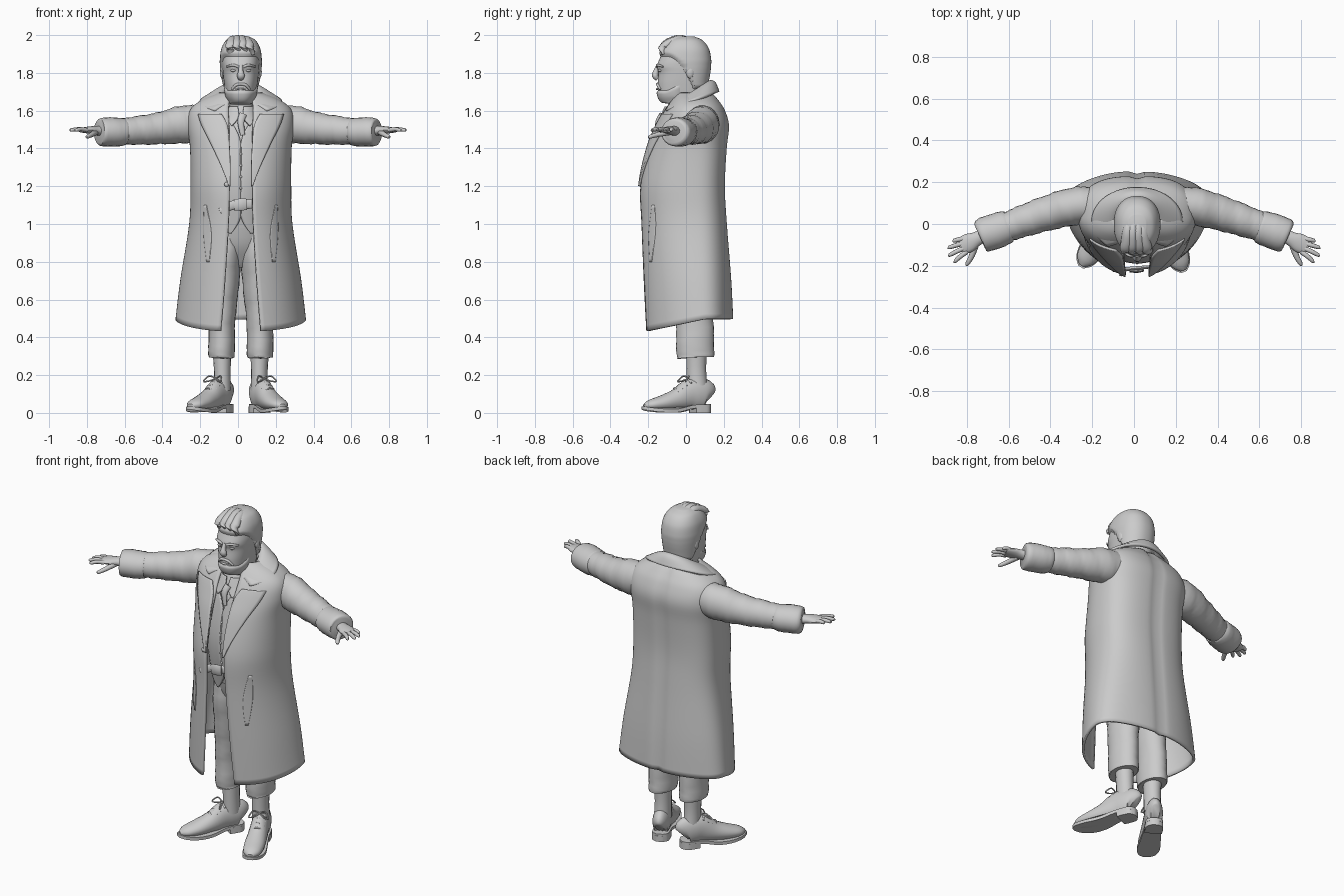
import bpy, bmesh
from math import sin, cos, pi, sqrt, copysign, asin, exp, radians
from mathutils import Vector

if "Cube" in bpy.data.objects:
    bpy.data.objects.remove(bpy.data.objects["Cube"])
CENTRE = 0.015          # the body stands slightly to its left
SIDES = (("left", 1), ("right", -1))
grey = bpy.data.materials.new("plain_grey")
grey.use_nodes = True
grey.diffuse_color = (0.6, 0.6, 0.6, 1)
grey.node_tree.nodes["Principled BSDF"].inputs["Base Color"].default_value = grey.diffuse_color

def clamp(v):
    return max(0, min(1, v))

def finish(name, verts, faces, thick=0, keep=None):
    """Make a smooth mesh object, optionally trimmed by a rule and thickened."""
    mesh = bpy.data.meshes.new(name)
    mesh.from_pydata([(v[0] + CENTRE, v[1], v[2]) for v in verts], [], faces)
    bm = bmesh.new()
    bm.from_mesh(mesh)
    if keep:
        drop = [f for f in bm.faces if not keep(*f.calc_center_median())]
        bmesh.ops.delete(bm, geom=drop, context='FACES')
    bmesh.ops.recalc_face_normals(bm, faces=bm.faces)
    bm.to_mesh(mesh)
    bm.free()
    mesh.materials.append(grey)
    obj = bpy.data.objects.new(name, mesh)
    bpy.context.collection.objects.link(obj)
    if thick:
        mod = obj.modifiers.new("thickness", 'SOLIDIFY')
        mod.thickness, mod.offset = thick, 0
    bpy.ops.object.select_all(action='DESELECT')
    obj.select_set(True)
    bpy.context.view_layer.objects.active = obj
    bpy.ops.object.shade_smooth_by_angle(angle=radians(45))

def grid(name, rings, closed=True, **options):
    """Skin a list of rings; closed rings get end caps."""
    n, faces, last = len(rings[0]), [], len(rings) - 1
    for i in range(last):
        for j in range(n if closed else n - 1):
            k = (j + 1) % n
            faces.append((i * n + j, i * n + k, (i + 1) * n + k, (i + 1) * n + j))
    if closed:
        faces += [tuple(range(n)), tuple(range(last * n, last * n + n))]
    finish(name, [p for r in rings for p in r], faces, **options)

def spline(rows, steps):
    """Smooth curve through rows of any length."""
    rows, out = [Vector(r) for r in rows], []
    for i in range(len(rows) - 1):
        a, b, c, d = (rows[min(max(i + o, 0), len(rows) - 1)] for o in (-1, 0, 1, 2))
        for t in (s / steps for s in range(steps)):
            out.append((b * 2 + (c - a) * t + (a * 2 - b * 5 + c * 4 - d) * t ** 2
                        + (b * 3 - a - c * 3 + d) * t ** 3) * 0.5)
    return out + [rows[-1]]

def sweep(name, rows, up=(0, 0, 1), n=16, steps=4, ripple=0):
    """Tube through rows of x, y, z, side radius, up radius."""
    rows, rings = spline(rows, steps), []
    pts = [Vector(r[:3]) for r in rows]
    for i, r in enumerate(rows):
        along = pts[min(i + 1, len(pts) - 1)] - pts[max(i - 1, 0)]
        side = along.cross(Vector(up)).normalized()
        top = side.cross(along).normalized()
        ring = []
        for a in (2 * pi * j / n for j in range(n)):
            f = 1 + ripple * sin(i * 1.9 + 2 * a) * sin(i * 0.7 + a)
            ring.append(pts[i] + side * (r[3] * f * cos(a)) + top * (r[4] * f * sin(a)))
        rings.append(ring)
    grid(name, rings)

def ball(name, loc, size):
    x, y, z = loc
    sweep(name, [(x, y, z - size[2] * cos(b), size[0] * sin(b), size[1] * sin(b))
                 for b in (0.1 + 2.94 * i / 8 for i in range(9))], up=(0, 1, 0), n=12, steps=1)

class Surface:
    """Upright oval body: rows of z, half width, front y, back y; shape(z) gives mid y and front, back roundness."""
    def __init__(self, rows, shape=lambda z: (0, 1, 1), steps=5):
        self.rows, self.shape = spline(rows, steps), shape

    def point(self, r, a, d=0):
        c, s = cos(a), sin(a)
        mid, front, back = self.shape(r[0])
        e = back if s > 0 else front
        depth = d + (r[3] - mid if s > 0 else mid - r[2])
        return ((r[1] + d) * copysign(abs(c) ** e, c), mid + depth * copysign(abs(s) ** e, s), r[0])

    def front_y(self, x, z):
        low, high = next(((p, q) for p, q in zip(self.rows, self.rows[1:]) if q[0] >= z), self.rows[-2:])
        r = low.lerp(high, (z - low[0]) / (high[0] - low[0]))
        mid, front, back = self.shape(z)
        c = min(abs(x) / r[1], 0.99) ** (1 / front)
        return mid - (mid - r[2]) * sqrt(1 - c * c) ** front

    def shell(self, name, grow=lambda x, y, z: 0, n=72, **options):
        rings = []
        for r in self.rows:
            ring = []
            for a in (2 * pi * j / n for j in range(n)):
                d = grow(*self.point(r, a))
                x, y, z = self.point(r, a, d)
                ring.append((x, y, z + d * max(0, (z - 1.8) / 0.18)))
            rings.append(ring)
        grid(name, rings, **options)

    def panel(self, name, rows, s, gap, thick):
        """Thin plate following the front, from rows of z, inner x, outer x."""
        rings = [[(s * x, self.front_y(x, z) - gap, z) for x in (a + (b - a) * i / 8 for i in range(9))]
                 for z, a, b in spline(rows, 6)]
        grid(name, rings, closed=False, thick=thick)

# Long coat, open at the front, square at the chest and rounder at the hem
def coat_shape(z):
    t = clamp((z - 0.45) / 0.75)
    return 0.07 - 0.035 * t, 1.1 - 0.18 * t, 0.84 - 0.1 * t
coat = Surface([(.475, .338, -.222, .242, .105), (.7, .312, -.228, .232, .085), (1, .266, -.236, .21, .065),
                (1.2, .26, -.24, .2, .06), (1.4, .262, -.198, .21, .06), (1.52, .275, -.15, .222, .062),
                (1.6, .262, -.11, .2, .065), (1.65, .205, -.075, .168, .06), (1.69, .11, -.045, .135, .05)], coat_shape)
rings = []
for r in coat.rows:
    start, ring, low = asin((r[4] / r[1]) ** (1 / coat_shape(r[0])[1])), [], max(0, 1.2 - r[0])
    for j in range(81):
        x, y, z = coat.point(r, -pi / 2 + start + (2 * pi - 2 * start) * j / 80)
        fold = 1 + 0.016 * low * sin(pi * j / 9)
        y -= 0.012 * exp(-(x / 0.025) ** 2) if y > 0 else 0
        ring.append((x * fold, y * fold, z + 0.4 * min(y, 0.1) * low * low))
    rings.append(ring)
grid("long_coat", rings, closed=False, thick=0.014)

# Coat collar, folded over and wrapped round the neck
rings = []
for t in (-2.45 + 4.9 * i / 40 for i in range(41)):
    c = (1 + cos(t)) / 2
    section = [(rx * sin(t), 0.04 + ry * cos(t) - 0.05 * (1 - c), z + rise * c) for rx, ry, z, rise in
               ((.085, .08, 1.58, .1), (.1, .085, 1.605, .145), (.14, .11, 1.61, .135), (.215, .13, 1.586, .112))]
    rings.append(spline(section, 4))
grid("coat_collar", rings, closed=False, thick=0.016)

# Shirt body, hips, lapels and waistcoat
torso = Surface([(.98, .14, -.13, .14), (1.15, .15, -.165, .15), (1.3, .16, -.17, .16), (1.48, .155, -.14, .16),
                 (1.57, .1, -.11, .12), (1.63, .075, -.085, .105)], lambda z: (0, 0.85, 1))
torso.shell("shirt_body")
Surface([(.77, .03, -.02, .08), (.81, .1, -.05, .125), (.9, .145, -.1, .145), (1.05, .15, -.14, .15)]).shell("hips")
for side, s in SIDES:
    coat.panel(side + "_lapel", [(1.2, .055, .062), (1.3, .055, .1), (1.42, .06, .155),
                                 (1.52, .07, .205), (1.58, .1, .225)], s, 0.012, 0.012)
    coat.panel(side + "_pocket_welt", [(.8, .165, .18), (.95, .155, .195), (1.1, .18, .192)], s, 0.008, 0.008)
    torso.panel(side + "_waistcoat", [(.95, .05, .06), (1.04, 0, .12), (1.2, 0, .13),
                                      (1.43, 0, .13), (1.55, .055, .09)], s, 0.012, 0.01)
    torso.panel(side + "_shirt_collar", [(1.52, .045, .05), (1.565, .012, .075), (1.62, .015, .07)], s, 0.02, 0.01)
for z in (1.13 + 0.06 * i for i in range(5)):
    ball("waistcoat_button", (0, torso.front_y(0, z) - 0.016, z), (.007, .005, .007))
sweep("neck_scarf", [(.012, -.13, 1.58, .02, .012), (0, -.15, 1.54, .018, .012), (.01, -.16, 1.47, .012, .006)], up=(0, 1, 0))
ball("coat_button", (-.075, coat.front_y(.075, 1.21) - 0.012, 1.21), (.013, .008, .013))

# Belt and buckle across the opening
sweep("coat_belt", [(-.11, -.222, 1.065, .008, .018), (-.04, -.215, 1.1, .01, .024), (.06, -.205, 1.105, .008, .024)])
sweep("buckle", [(-.035, -.225, 1.1, .006, .03), (0, -.226, 1.103, .008, .032), (.03, -.222, 1.105, .006, .03)], n=8)

# Head, with hair and beard swelling smoothly out of it
head = Surface([(1.56, .072, -.065, .105), (1.63, .07, -.085, .1), (1.645, .062, -.125, .1), (1.68, .078, -.145, .102),
                (1.74, .088, -.15, .106), (1.8, .095, -.146, .116), (1.835, .098, -.154, .12), (1.87, .098, -.142, .12),
                (1.92, .09, -.118, .108), (1.96, .066, -.085, .076), (1.98, .03, -.045, .03)],
               lambda z: (0, 0.82, 0.9), steps=8)
def hairline(y):
    return 1.89 - 0.17 * clamp((y + 0.1) / 0.14) ** 2
def beardline(y):
    return 1.705 + 0.5 * max(0, y + 0.1)
head.shell("head")
head.shell("hair", lambda x, y, z: -0.006 + 0.019 * clamp((z - hairline(y)) / 0.02 + 0.5),
           keep=lambda x, y, z: z > hairline(y) - 0.02)
head.shell("beard", lambda x, y, z: -0.006 + 0.014 * clamp((beardline(y) - z) / 0.015 + 0.5) * clamp(-(y + 0.02) / 0.03),
           keep=lambda x, y, z: 1.638 < z < beardline(y) + 0.02 and y < -0.02)
for i in range(4):
    x = 0.06 - 0.037 * i
    h = 0.012 * cos(x * 16)
    sweep("quiff_lock", [(x, -.115, 1.898, .018, .01), (x * .95 - .008, -.122, 1.93 + h, .026, .016),
                         (x * .75 - .01, -.08, 1.952 + h, .028, .025), (x * .6 - .01, -.02, 1.966 + h, .026, .022),
                         (x * .5, .06, 1.945, .012, .012)], n=12, steps=6)
sweep("nose", [(0, -.148, 1.838, .011, .01), (0, -.158, 1.81, .013, .014), (0, -.163, 1.785, .021, .017),
               (0, -.15, 1.768, .014, .012)], up=(0, 1, 0))
sweep("lower_lip", [(-.026, -.145, 1.715, .004, .003), (0, -.152, 1.714, .007, .006), (.026, -.145, 1.715, .004, .003)], n=10)
for side, s in SIDES:
    ball(side + "_eye", (s * .038, -.135, 1.813), (.017, .013, .008))
    sweep(side + "_brow", [(s * .014, -.151, 1.832, .007, .007), (s * .04, -.149, 1.841, .008, .007),
                           (s * .075, -.122, 1.833, .005, .005)], n=10)
    sweep(side + "_moustache", [(0, -.15, 1.741, .008, .007), (s * .025, -.149, 1.736, .008, .008),
                                (s * .048, -.136, 1.712, .006, .006)], n=10)
    ball(side + "_ear", (s * .098, .022, 1.805), (.013, .022, .035))

# Sleeves, cuffs and hands, bending forward
for side, s in SIDES:
    def arm(part, rows, **options):
        sweep(side + part, [(s * r[0] - CENTRE, *r[1:]) for r in rows], **options)
    arm("_sleeve", [(.18, .09, 1.535, .085, .09), (.285, .085, 1.527, .09, .1), (.42, .05, 1.506, .083, .084),
                    (.54, .01, 1.495, .075, .075), (.63, -.022, 1.488, .068, .066)], n=24, steps=7, ripple=0.04)
    arm("_cuff", [(.595, -.01, 1.487, .062, .062), (.605, -.013, 1.487, .078, .072), (.66, -.033, 1.487, .084, .077),
                  (.725, -.055, 1.487, .081, .074), (.738, -.06, 1.487, .06, .056)], n=24, ripple=0.02)
    arm("_palm", [(.7, -.045, 1.488, .034, .028), (.75, -.07, 1.495, .034, .024), (.79, -.09, 1.497, .045, .019),
                  (.828, -.108, 1.497, .04, .013)])
    for i, (x, y) in enumerate(((.868, -.08), (.89, -.112), (.887, -.148), (.862, -.178))):
        bx, by = 0.812 - 0.004 * i, -0.07 - 0.021 * i
        arm("_finger", [(bx, by, 1.497, .012, .012), ((bx + x) / 2, (by + y) / 2, 1.502, .011, .011),
                        (x - .006, y, 1.497, .009, .009), (x, y, 1.496, .004, .004)], n=10)
    arm("_thumb", [(.755, -.09, 1.485, .017, .016), (.775, -.15, 1.473, .014, .013),
                   (.797, -.19, 1.462, .01, .01), (.801, -.2, 1.46, .004, .004)], n=10)

# Trousers, ankles and laced shoes with the toes turned out
for side, s in SIDES:
    sweep(side + "_trouser_leg", [(s * r[0], *r[1:]) for r in (
        (.07, .02, 1.0, .08, .12), (.078, .02, .85, .083, .122), (.09, .035, .65, .078, .108),
        (.1, .045, .48, .07, .1), (.102, .05, .31, .07, .1), (.102, .05, .3, .06, .09))],
        up=(0, 1, 0), n=24, steps=6, ripple=0.03)
    sweep(side + "_ankle", [(s * .1, .055, .33, .05, .055), (s * .098, .055, .22, .044, .052),
                            (s * .098, .06, .12, .046, .056)], up=(0, 1, 0))
    turn = radians(23 if s > 0 else 32)
    def place(d, w):
        return s * (.098 + d * sin(turn) + w * cos(turn)), .07 - d * cos(turn) + w * sin(turn)
    def foot(part, rows, **options):
        sweep(side + part, [(*place(r[0], r[1]), *r[2:]) for r in rows], **options)
    def slab(part, rows, height):
        rows = spline(rows, 4)
        edge = [(d, w, z) for d, w, z in rows] + [(d, -w, z) for d, w, z in reversed(rows)]
        grid(side + part, [[(*place(d, w), z + h) for d, w, z in edge] for h in (0, height)])
    foot("_shoe", [(-.054, 0, .08, .024, .05), (-.035, 0, .095, .044, .08), (.01, 0, .1, .05, .085),
                   (.06, 0, .096, .05, .08), (.13, 0, .07, .054, .058), (.21, 0, .052, .057, .042),
                   (.28, 0, .042, .046, .028), (.315, 0, .036, .016, .012)], n=20)
    slab("_sole", [(-.06, .018, .028), (-.035, .046, .028), (.05, .048, .024), (.14, .057, .004),
                   (.22, .062, .003), (.29, .046, .01), (.325, .014, .017)], 0.018)
    slab("_heel", [(-.062, .016, 0), (-.04, .044, 0), (.0, .049, 0), (.035, .048, 0)], 0.035)
    for d, z in ((.06 + .025 * i, .177 - .016 * i) for i in range(4)):
        foot("_lace", [(d, -.035, z - .02, .005, .005), (d + .008, 0, z + .002, .005, .005),
                       (d, .035, z - .02, .005, .005)], n=8)
    for w in (-1, 1):
        foot("_lace_bow", [(.065, 0, .182, .004, .004), (.075, w * .035, .195, .004, .004), (.1, w * .055, .168, .004, .004),
                           (.09, w * .03, .168, .004, .004), (.068, 0, .18, .004, .004)], n=8)
